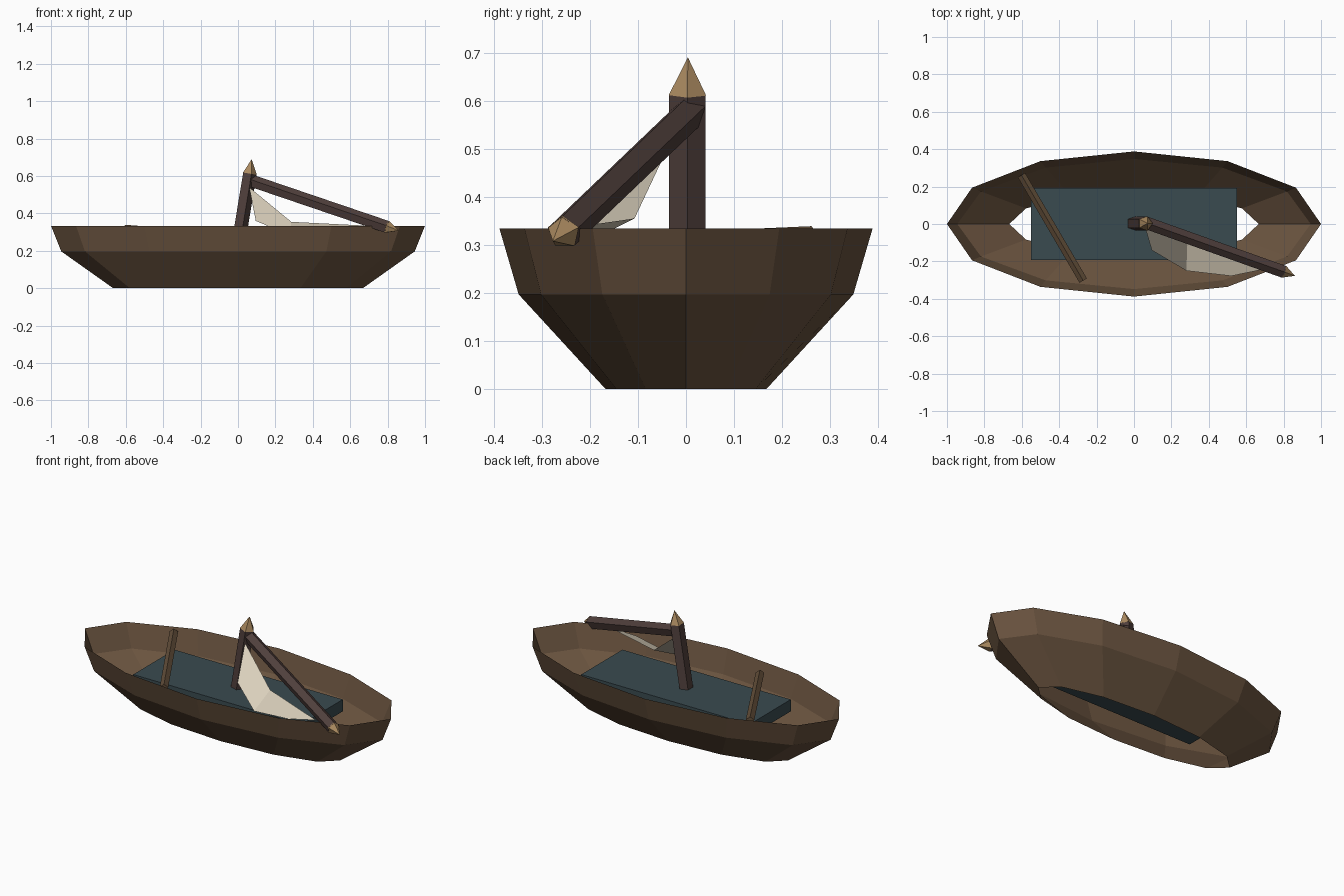
import bpy
import bmesh
from math import cos, sin, tau
from mathutils import Vector

cube = bpy.data.objects.get("Cube")
if cube:
    bpy.data.objects.remove(cube)


def material(name, color):
    mat = bpy.data.materials.new(name)
    mat.use_nodes = True
    mat.diffuse_color = (*color, 1)
    bsdf = next(n for n in mat.node_tree.nodes if n.type == 'BSDF_PRINCIPLED')
    bsdf.inputs["Base Color"].default_value = (*color, 1)
    bsdf.inputs["Roughness"].default_value = 0.9
    return mat


hull_wood = material("hull brown", (0.145, 0.088, 0.05))
deck_blue = material("deck slate blue", (0.042, 0.07, 0.08))
spar_wood = material("dark spar wood", (0.08, 0.05, 0.045))
tip_gold = material("pale gold wood", (0.4, 0.25, 0.115))
sail_cloth = material("cream cloth", (0.7, 0.63, 0.5))
oar_wood = material("oar brown", (0.12, 0.074, 0.04))


def add_object(name, bm, mat):
    mesh = bpy.data.meshes.new(name)
    bm.to_mesh(mesh)
    bm.free()
    mesh.materials.append(mat)
    obj = bpy.data.objects.new(name, mesh)
    bpy.context.collection.objects.link(obj)
    return obj


def spar(name, start, end, r1, r2, mat, sides=5):
    """Faceted pole or cone between two points."""
    start, end = Vector(start), Vector(end)
    axis = end - start
    # Keep one long edge facing +x on upright poles, upward on lying ones
    z = axis.normalized()
    ref = Vector((1, 0, 0)) if abs(z.z) > 0.8 else Vector((0, 0, 1))
    x = (ref - z * ref.dot(z)).normalized()
    y = z.cross(x)
    bm = bmesh.new()
    bmesh.ops.create_cone(bm, cap_ends=True, segments=sides,
                          radius1=r1, radius2=r2, depth=axis.length)
    spin = min(v.co.to_2d().angle_signed(Vector((1, 0)), 0)
               for v in bm.verts if v.co.to_2d().length > 0.001)
    c, s = cos(spin), sin(spin)
    mid = (start + end) / 2
    for v in bm.verts:
        px, py, pz = v.co
        # Turn a corner onto the local x direction
        v.co = mid + x * (px * c + py * s) + y * (py * c - px * s) + z * pz
    bmesh.ops.remove_doubles(bm, verts=bm.verts, dist=0.0001)
    return add_object(name, bm, mat)


# Hull: two bands of planks between twelve-sided oval rings, open below
SIDES = 12
bm = bmesh.new()
rings = []
for rx, ry, z in ((0.667, 0.167, 0), (0.945, 0.348, 0.197), (1, 0.388, 0.334)):
    rings.append([bm.verts.new((rx * cos(tau * i / SIDES), ry * sin(tau * i / SIDES), z))
                  for i in range(SIDES)])
for low, high in zip(rings, rings[1:]):
    for i in range(SIDES):
        j = (i + 1) % SIDES
        bm.faces.new((low[i], low[j], high[j], high[i]))
add_object("hull", bm, hull_wood)

# Deck slab
bm = bmesh.new()
bmesh.ops.create_cube(bm, size=1)
bmesh.ops.scale(bm, vec=(1.1, 0.384, 0.07), verts=bm.verts)
bmesh.ops.translate(bm, vec=(0, 0, 0.22), verts=bm.verts)
add_object("deck", bm, deck_blue)

# Leaning mast and its pointed cap
spar("mast", (0, 0.003, 0.25), (0.06, 0.003, 0.615), 0.04, 0.04, spar_wood)
spar("mast_tip", (0.06, 0.003, 0.613), (0.073, 0.004, 0.69), 0.041, 0, tip_gold)

# Sloping yard and its pointed cap
spar("yard", (0.055, 0.01, 0.578), (0.8, -0.255, 0.325), 0.035, 0.035, spar_wood)
spar("yard_tip", (0.798, -0.254, 0.326), (0.86, -0.277, 0.308), 0.036, 0, tip_gold)

# Oar lying across the hull
spar("oar", (-0.602, 0.262, 0.315), (-0.272, -0.302, 0.29), 0.024, 0.024, oar_wood)

# Slack sail: upper and lower cloth panels
bm = bmesh.new()
head, luff, belly, foot, clew, fold = [bm.verts.new(p) for p in (
    (0.06, -0.02, 0.54), (0.095, -0.14, 0.36), (0.28, -0.25, 0.283),
    (0.52, -0.278, 0.312), (0.68, -0.245, 0.335), (0.285, -0.107, 0.355))]
bm.faces.new((head, luff, belly, fold))
bm.faces.new((fold, belly, foot, clew))
add_object("sail", bm, sail_cloth)
